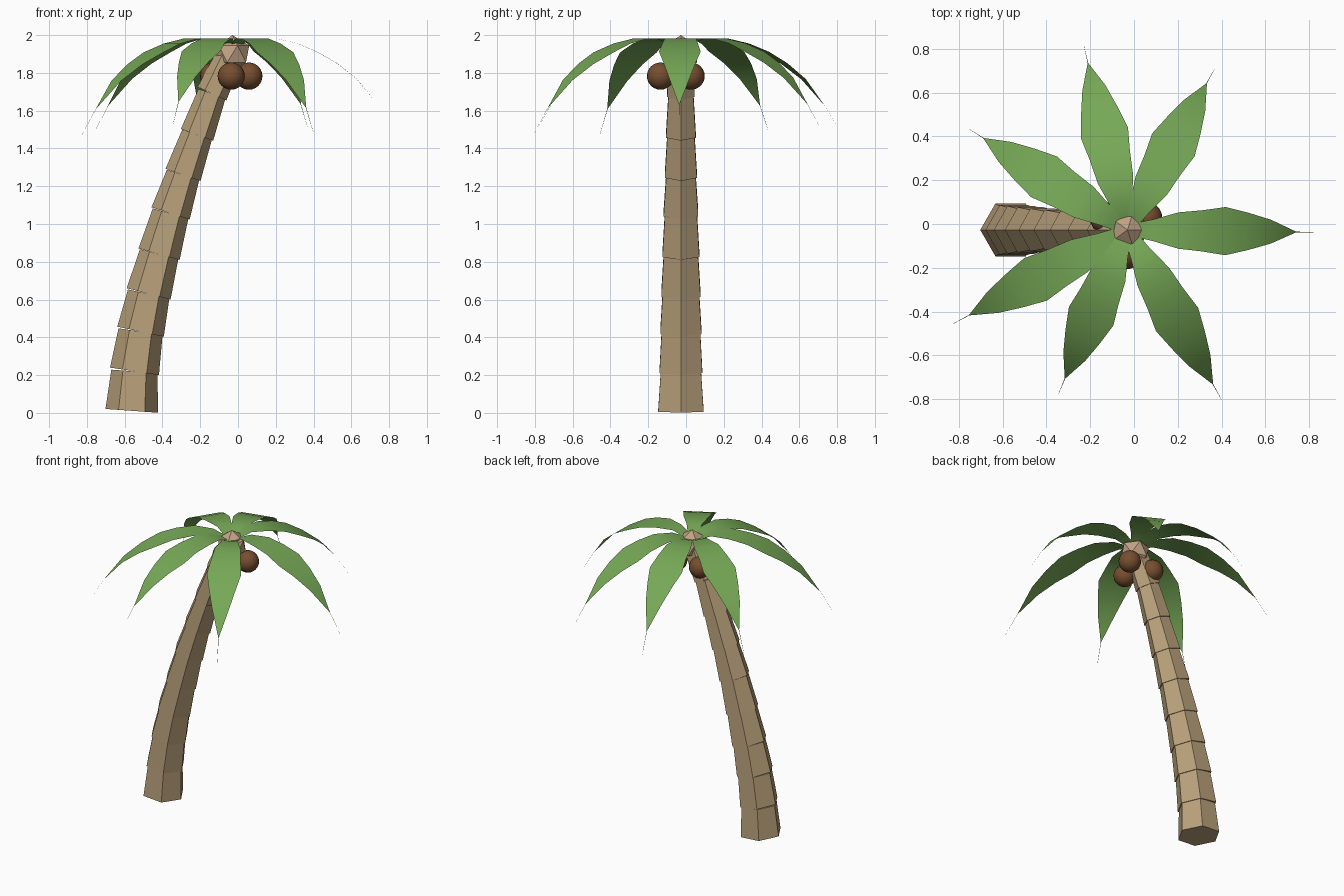
import bpy, bmesh, math
from mathutils import Vector, Matrix

if "Cube" in bpy.data.objects:
    bpy.data.objects.remove(bpy.data.objects["Cube"])

CX, CY = -0.03, -0.027  # crown centre


def srgb(*c):
    return [((v / 255 + 0.055) / 1.055) ** 2.4 for v in c] + [1.0]


def material(name, *c):
    m = bpy.data.materials.new(name)
    m.diffuse_color = srgb(*c)
    m.use_nodes = True
    m.node_tree.nodes["Principled BSDF"].inputs["Base Color"].default_value = m.diffuse_color
    return m


BARK = material("tan bark", 184, 160, 122)
BUD = material("pale bud", 192, 162, 132)
LEAF = material("leaf green", 118, 168, 86)
NUT = material("coconut brown", 118, 78, 48)


def finish(bm, name, mat, smooth=False):
    me = bpy.data.meshes.new(name)
    bm.to_mesh(me)
    bm.free()
    me.materials.append(mat)
    for p in me.polygons:
        p.use_smooth = smooth
    ob = bpy.data.objects.new(name, me)
    bpy.context.collection.objects.link(ob)
    return ob


# Trunk: tapered hexagonal segments, each square to its own direction (x, z, radius)
path = [(-0.563, 0.011, 0.139), (-0.548, 0.22, 0.131), (-0.516, 0.43, 0.126),
        (-0.473, 0.63, 0.120), (-0.418, 0.84, 0.113), (-0.357, 1.056, 0.106),
        (-0.291, 1.26, 0.098), (-0.217, 1.472, 0.091), (-0.138, 1.69, 0.084),
        (-0.045, 1.89, 0.080)]
for i in range(len(path) - 1):
    a = Vector((path[i][0], CY, path[i][1]))
    b = Vector((path[i + 1][0], CY, path[i + 1][1]))
    tilt = math.atan2(b.x - a.x, b.z - a.z)
    bm = bmesh.new()
    bmesh.ops.create_cone(bm, cap_ends=True, segments=6, radius1=path[i][2],
                          radius2=path[i + 1][2] - 0.008, depth=(b - a).length)
    # turn so that corners point along x
    if max(v.co.x for v in bm.verts) < path[i][2] * 0.95:
        bm.transform(Matrix.Rotation(math.radians(30), 4, 'Z'))
    bm.transform(Matrix.Translation((a + b) / 2) @ Matrix.Rotation(tilt, 4, 'Y'))
    finish(bm, f"trunk_segment_{i + 1}", BARK)

# Faceted bud at the crown
bm = bmesh.new()
bmesh.ops.create_icosphere(bm, subdivisions=1, radius=0.1,
                           matrix=Matrix.Translation((CX, CY, 1.9)))
finish(bm, "crown_bud", BUD)

# Coconuts around the trunk top
for i, deg in enumerate((-90, 30, 150)):
    t = math.radians(deg)
    pos = (CX - 0.006 + 0.108 * math.cos(t), CY + 0.108 * math.sin(t), 1.783)
    bm = bmesh.new()
    bmesh.ops.create_uvsphere(bm, u_segments=20, v_segments=12, radius=0.072,
                              matrix=Matrix.Translation(pos))
    finish(bm, f"coconut_{i + 1}", NUT, True)

# Fronds: drooping flat blades (distance, height, half width) ending in a thin spike
blade = [(0.03, 1.945, 0.03), (0.12, 1.982, 0.05), (0.235, 1.982, 0.083),
         (0.345, 1.956, 0.094), (0.45, 1.912, 0.11), (0.555, 1.852, 0.085),
         (0.66, 1.77, 0.054), (0.775, 1.63, 0.0015), (0.855, 1.5, 0.0005)]
fronds = [(-0.7, 0.77), (61.6, 0.76), (103.3, 0.782), (147.5, 0.778),
          (208.3, 0.82), (247.2, 0.735), (299, 0.804)]
for i, (deg, reach) in enumerate(fronds):
    s = reach / 0.775
    bm = bmesh.new()
    rows = []
    for r, z, w in blade:
        h = 1.985 + (z - 1.985) * s
        rows.append([bm.verts.new((r * s, k * w, h)) for k in (-1, 0, 1)])
    for p, q in zip(rows, rows[1:]):
        for k in (0, 1):
            bm.faces.new((p[k], q[k], q[k + 1], p[k + 1]))
    bm.transform(Matrix.Translation((CX, CY, 0)) @ Matrix.Rotation(math.radians(deg), 4, 'Z'))
    finish(bm, f"frond_{i + 1}", LEAF, True)
